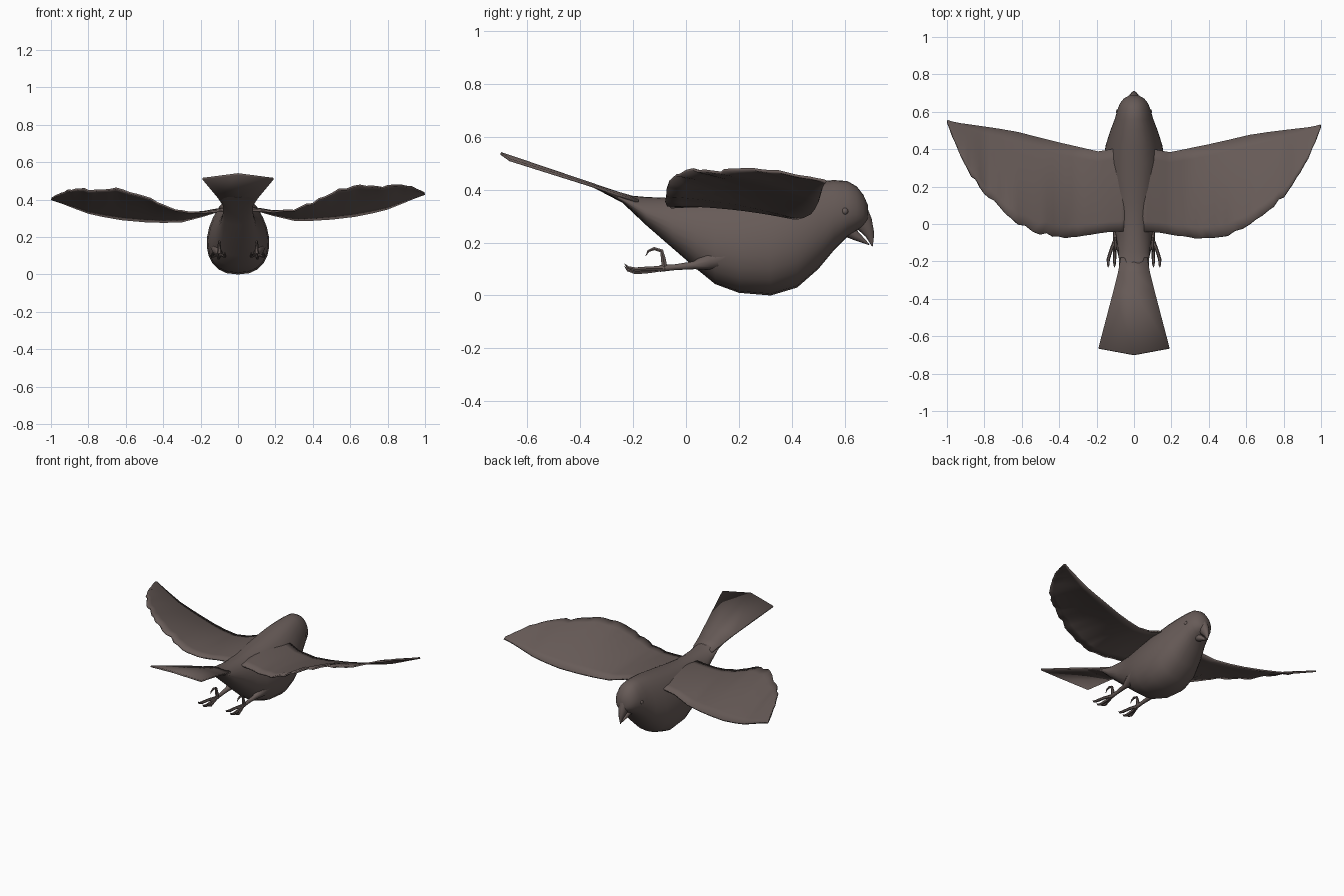
import bpy, bmesh, math, random
from mathutils import Vector

random.seed(4)
if "Cube" in bpy.data.objects:
    bpy.data.objects.remove(bpy.data.objects["Cube"])

# Single feather colour
brown = bpy.data.materials.new("dusky_brown")
brown.use_nodes = True
COLOUR = (0.135, 0.104, 0.096, 1)
brown.diffuse_color = COLOUR
bsdf = brown.node_tree.nodes["Principled BSDF"]
bsdf.inputs["Base Color"].default_value = COLOUR
bsdf.inputs["Roughness"].default_value = 0.8


def finish(name, bm, thickness=0, angle=50):
    """Turn a bmesh into a smooth-shaded object, optionally thickened."""
    bmesh.ops.recalc_face_normals(bm, faces=bm.faces)
    mesh = bpy.data.meshes.new(name)
    bm.to_mesh(mesh)
    bm.free()
    mesh.materials.append(brown)
    ob = bpy.data.objects.new(name, mesh)
    bpy.context.collection.objects.link(ob)
    if thickness:
        mod = ob.modifiers.new("thickness", "SOLIDIFY")
        mod.thickness = thickness
        mod.offset = 0
    bpy.ops.object.select_all(action="DESELECT")
    ob.select_set(True)
    bpy.context.view_layer.objects.active = ob
    bpy.ops.object.shade_smooth_by_angle(angle=math.radians(angle))
    return ob


def bridge(bm, rows, closed):
    """Join neighbouring rows of points with quads."""
    vs = [[bm.verts.new(p) for p in row] for row in rows]
    n = len(vs[0])
    for a, b in zip(vs, vs[1:]):
        for i in range(n if closed else n - 1):
            j = (i + 1) % n
            bm.faces.new((a[i], a[j], b[j], b[i]))
    if closed:
        bm.faces.new(vs[0])
        bm.faces.new(vs[-1])


def tube(bm, points, radii, sides=8, flat=1.0):
    """Tapered tube along a path that lies mostly in a side plane."""
    pts = [Vector(p) for p in points]
    rows = []
    for i, p in enumerate(pts):
        tangent = (pts[min(i + 1, len(pts) - 1)] - pts[max(i - 1, 0)]).normalized()
        up = tangent.cross(Vector((1, 0, 0))).normalized()
        side = up.cross(tangent)
        rows.append([p + radii[i] * (side * math.cos(t) * flat + up * math.sin(t))
                     for t in (math.tau * k / sides for k in range(sides))])
    bridge(bm, rows, True)


# Body and head: pear-shaped rings of (y, top, bottom, half width)
PROFILE = [
    (-0.36, 0.425, 0.413, 0.10), (-0.24, 0.380, 0.350, 0.078),
    (-0.15, 0.372, 0.265, 0.082), (-0.05, 0.368, 0.178, 0.098),
    (0.04, 0.370, 0.100, 0.120), (0.11, 0.376, 0.043, 0.142),
    (0.20, 0.388, 0.010, 0.158), (0.32, 0.405, 0.000, 0.165),
    (0.42, 0.422, 0.030, 0.150), (0.50, 0.432, 0.100, 0.125),
    (0.56, 0.436, 0.172, 0.102), (0.61, 0.432, 0.222, 0.088),
    (0.645, 0.412, 0.245, 0.074), (0.67, 0.380, 0.262, 0.055),
    (0.688, 0.340, 0.280, 0.024),
]
rows = []
for y, top, bottom, half in PROFILE:
    ring = []
    for k in range(24):
        c, s = math.cos(math.tau * k / 24), math.sin(math.tau * k / 24)
        x = half * math.copysign(abs(c) ** 0.85, c) * (1 - 0.16 * s)
        ring.append((x, y, (top + bottom) / 2 + s * (top - bottom) / 2))
    rows.append(ring)
bm = bmesh.new()
bridge(bm, rows, True)
finish("body", bm)

# Parted beak pointing down
bm = bmesh.new()
tube(bm, [(0, 0.645, 0.315), (0, 0.672, 0.272), (0, 0.695, 0.228), (0, 0.704, 0.186)],
     [0.046, 0.036, 0.018, 0.002], 10, 0.8)
finish("upper_beak", bm)
bm = bmesh.new()
tube(bm, [(0, 0.59, 0.262), (0, 0.64, 0.226), (0, 0.692, 0.192)],
     [0.036, 0.019, 0.002], 10, 1.1)
finish("lower_beak", bm)

# Small raised eyes
for side, label in ((1, "left"), (-1, "right")):
    bm = bmesh.new()
    bmesh.ops.create_uvsphere(bm, u_segments=10, v_segments=6, radius=0.014)
    bmesh.ops.translate(bm, verts=bm.verts, vec=(side * 0.084, 0.60, 0.318))
    finish(label + "_eye", bm)

# Fanned tail rising to the rear: (half width, edge y, edge z, centre y, centre z)
TAIL = [(0.070, -0.18, 0.355, -0.18, 0.365), (0.085, -0.26, 0.380, -0.26, 0.388),
        (0.110, -0.36, 0.416, -0.36, 0.422), (0.190, -0.665, 0.512, -0.70, 0.537)]
bm = bmesh.new()
bridge(bm, [[(-w, ey, ez), (0, cy, cz), (w, ey, ez)] for w, ey, ez, cy, cz in TAIL], False)
finish("tail", bm, 0.010)

# Wings: spanwise stations of (x, leading y, leading z, trailing y, trailing z)
WING = [(0.04, 0.41, 0.355, -0.04, 0.345), (0.13, 0.395, 0.335, -0.045, 0.340),
        (0.19, 0.383, 0.318, -0.055, 0.335), (0.30, 0.405, 0.292, -0.075, 0.345),
        (0.40, 0.425, 0.292, -0.082, 0.385), (0.50, 0.447, 0.298, -0.065, 0.440),
        (0.62, 0.475, 0.312, -0.010, 0.472), (0.72, 0.490, 0.332, 0.070, 0.475),
        (0.80, 0.500, 0.352, 0.150, 0.474), (0.87, 0.508, 0.380, 0.240, 0.486),
        (0.93, 0.515, 0.405, 0.350, 0.468), (0.97, 0.522, 0.420, 0.440, 0.450),
        (0.998, 0.530, 0.430, 0.515, 0.435)]
CHORD, STEPS = 8, 3
for side, label, dy, dz in ((1, "left", 0, 0), (-1, "right", 0.024, -0.028)):
    rows = []
    for a, b in zip(WING, WING[1:]):
        for step in range(STEPS):
            rows.append([p + (q - p) * step / STEPS for p, q in zip(a, b)])
    rows.append(WING[-1])
    grid = []
    for x, ly, lz, ty, tz in rows:
        tip = min(1, max(0, (x - 0.15) * 3)) * min(1, (1 - x) * 8)
        notch = random.uniform(-0.008, 0.012) * tip
        ripple = random.uniform(-0.012, 0.006) * tip
        line = []
        for k in range(CHORD + 1):
            t = k / CHORD
            arch = 0.10 * (ly - ty) * t * (1 - t)
            line.append((side * x, ly + (ty - ly) * t + dy * x + notch * t ** 4,
                         lz + (tz - lz) * t + arch + dz * x + ripple * t ** 3))
        grid.append(line)
    bm = bmesh.new()
    bridge(bm, grid, False)
    finish(label + "_wing", bm, 0.010)

# Trailing legs and clawed feet
for side, label in ((1, "left"), (-1, "right")):
    def path(points):
        return [(side * x, y, z) for x, y, z in points]

    bm = bmesh.new()
    tube(bm, path([(0.105, 0.16, 0.15), (0.105, 0.09, 0.13), (0.102, 0.03, 0.114),
                   (0.10, -0.04, 0.107), (0.10, -0.10, 0.102)]),
         [0.045, 0.034, 0.015, 0.011, 0.013])
    finish(label + "_leg", bm)

    bm = bmesh.new()
    # Three forward toes, spread sideways and hooked at the tips
    for spread, drop in ((-0.030, 0.004), (0.004, -0.006), (0.038, 0.004)):
        tube(bm, path([(0.10, -0.085, 0.102), (0.10 + spread * 0.6, -0.14, 0.098 + drop),
                       (0.10 + spread, -0.19, 0.094 + drop),
                       (0.10 + spread, -0.22, 0.102 + drop),
                       (0.10 + spread, -0.232, 0.116 + drop)]),
             [0.011, 0.009, 0.009, 0.006, 0.001], 6)
    # Rear toe curling upward
    tube(bm, path([(0.10, -0.08, 0.10), (0.10, -0.086, 0.14), (0.10, -0.092, 0.168),
                   (0.10, -0.12, 0.177), (0.10, -0.142, 0.168), (0.10, -0.152, 0.150)]),
         [0.013, 0.010, 0.008, 0.007, 0.005, 0.001], 6)
    finish(label + "_foot", bm)
